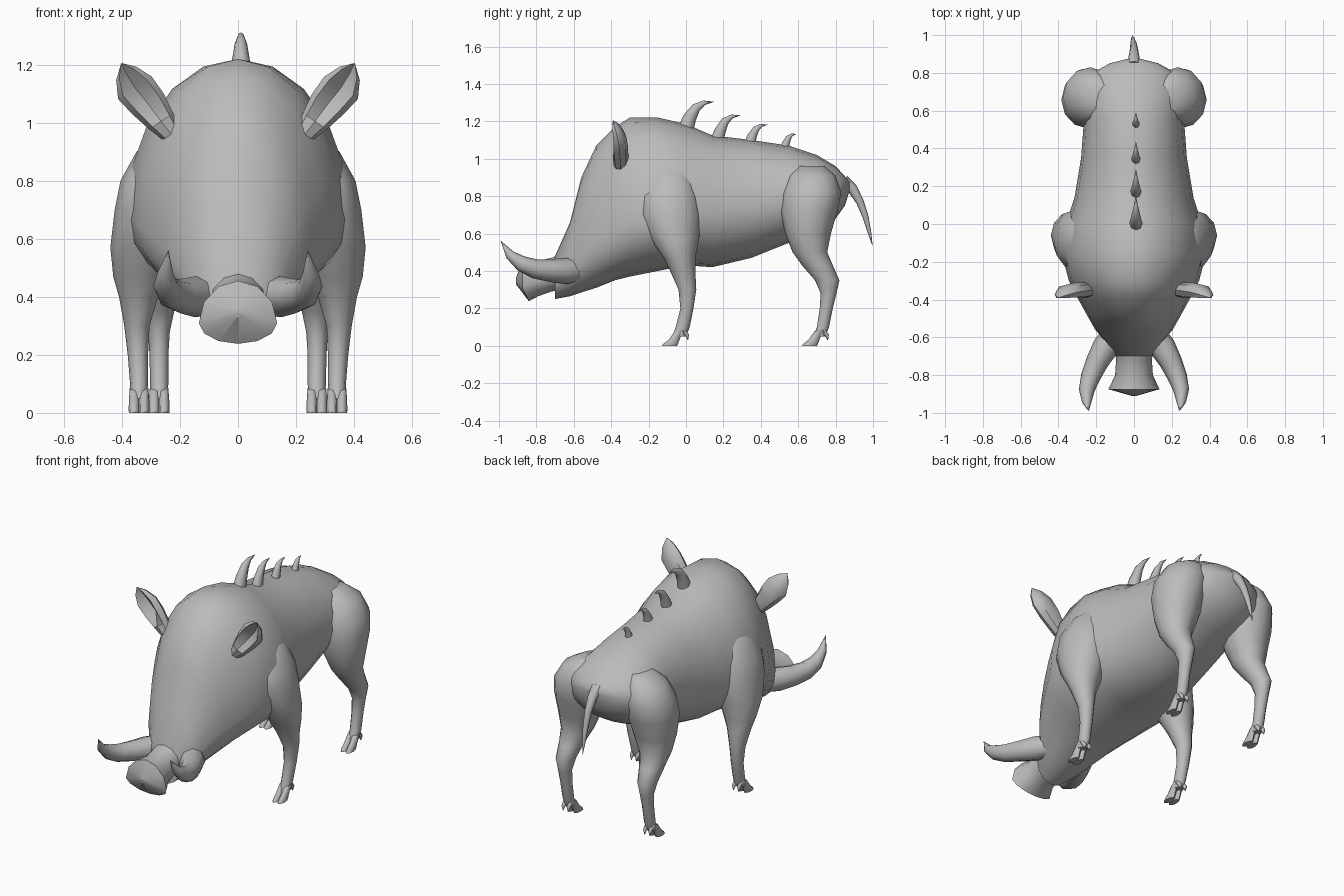
import bpy, bmesh, math
from mathutils import Vector

hide = bpy.data.materials.new("plain grey")
hide.diffuse_color = (0.5, 0.5, 0.5, 1)


def loft(name, rings, mirror=False, angle=50):
    """Skin a list of closed rings (lists of points) and cap both ends."""
    bm = bmesh.new()
    loops = [[bm.verts.new(p) for p in ring] for ring in rings]
    n = len(loops[0])
    for a, b in zip(loops, loops[1:]):
        for i in range(n):
            j = (i + 1) % n
            bm.faces.new((a[i], a[j], b[j], b[i]))
    bm.faces.new(loops[0][::-1])
    bm.faces.new(loops[-1])
    bmesh.ops.remove_doubles(bm, verts=bm.verts, dist=0.0005)
    bmesh.ops.recalc_face_normals(bm, faces=bm.faces)
    mesh = bpy.data.meshes.new(name)
    bm.to_mesh(mesh)
    bm.free()
    mesh.materials.append(hide)
    ob = bpy.data.objects.new(name, mesh)
    bpy.context.collection.objects.link(ob)
    if mirror:
        ob.modifiers.new("mirror", 'MIRROR')
    bpy.ops.object.select_all(action='DESELECT')
    ob.select_set(True)
    bpy.context.view_layer.objects.active = ob
    bpy.ops.object.shade_smooth_by_angle(angle=math.radians(angle))
    return ob


def oval(c, u, v, sides=8, cup=False):
    """Elliptical ring; cup dents the point facing -v."""
    c, u, v = Vector(c), Vector(u), Vector(v)
    pts = []
    for i in range(sides):
        a = math.tau * i / sides
        s = math.sin(a)
        if cup and s < -0.9:
            s = 0.35
        pts.append(c + u * math.cos(a) + v * s)
    return pts


def section(y, bottom, mid, top, w, shear=0.0, sides=20):
    """Upright ring with separate upper and lower heights."""
    pts = []
    for i in range(sides):
        a = math.tau * i / sides
        s = math.sin(a)
        h = top - mid if s > 0 else mid - bottom
        pts.append((w * math.cos(a), y - shear * min(s, 0), mid + h * s))
    return pts


def horn(name, path, aspect=1.0, mirror=False, sides=8):
    """Tapering curved tube through (x, y, z, radius)."""
    pts = [Vector(p[:3]) for p in path]
    rings = []
    for i, p in enumerate(pts):
        t = (pts[min(i + 1, len(pts) - 1)] - pts[max(i - 1, 0)]).normalized()
        u = (Vector((1, 0, 0)) - t * t.x).normalized()
        r = path[i][3]
        rings.append(oval(p, u * r * aspect, t.cross(u) * r, sides))
    return loft(name, rings, mirror, 60)


# Body and head: y, bottom, widest height, top, half width
loft("body", [section(*s) for s in [
    (-0.70, .25, .35, .48, .10), (-0.62, .265, .41, .66, .155),
    (-0.56, .285, .50, .90, .205), (-0.48, .31, .56, 1.07, .25),
    (-0.38, .35, .61, 1.17, .305), (-0.30, .37, .65, 1.22, .345),
    (-0.15, .40, .68, 1.22, .385), (0.0, .43, .69, 1.185, .36),
    (0.14, .42, .71, 1.125, .315), (0.35, .47, .74, 1.10, .28),
    (0.55, .55, .78, 1.07, .265), (0.70, .62, .81, 1.02, .27),
    (0.80, .68, .83, .96, .22), (0.85, .75, .85, .905, .13),
    (0.875, .83, .86, .88, .03)]])

# Snout, flaring to a bulging disc
loft("snout", [section(*s, sides=12) for s in [
    (-0.60, .31, .40, .52, .11), (-0.72, .29, .37, .47, .095),
    (-0.80, .265, .34, .45, .10, .01), (-0.875, .238, .31, .455, .135, .035),
    (-0.91, .33, .345, .36, .012)]], angle=35)


def leg(name, rings, hoof_x, hoof_y):
    """Leg rings: z, back and front y, inner and outer x."""
    loft(name, [oval(((x0 + x1) / 2, (y0 + y1) / 2, z),
                     ((x1 - x0) / 2, 0, 0), (0, (y1 - y0) / 2, 0), 12)
                for z, y0, y1, x0, x1 in rings], True)
    for side, dx in (("inner", -.017), ("outer", .017)):
        x = hoof_x + dx
        # Split toes pointing forward, with a dewclaw behind each
        loft(name + "_toe_" + side, [
            oval((x, hoof_y, .085), (.015, 0, 0), (0, .03, .01)),
            oval((x, hoof_y - .025, .045), (.018, 0, 0), (0, .032, .01)),
            oval((x, hoof_y - .05, .008), (.019, 0, 0), (0, .04, 0)),
            oval((x, hoof_y - .055, 0), (.018, 0, 0), (0, .04, 0))], True)
        horn(name + "_dewclaw_" + side, [
            (x, hoof_y + .015, .085, .014), (x, hoof_y + .04, .055, .012),
            (x, hoof_y + .043, .03, .002)], mirror=True, sides=6)


leg("front_leg", [
    (.95, -.16, 0, .22, .30), (.90, -.20, .03, .2, .35),
    (.80, -.24, .06, .2, .405), (.70, -.25, .08, .18, .425),
    (.57, -.19, .07, .20, .44), (.47, -.12, .05, .24, .43),
    (.40, -.085, .05, .275, .41), (.30, -.04, .055, .305, .392),
    (.20, -.03, .04, .31, .38), (.10, -.055, .02, .31, .372),
    (.05, -.072, .0, .315, .37)], .341, -.033)

leg("hind_leg", [
    (.96, .60, .74, .12, .23), (.91, .55, .80, .1, .32),
    (.82, .515, .83, .09, .375), (.72, .505, .81, .10, .385),
    (.60, .53, .775, .13, .37), (.50, .57, .755, .17, .35),
    (.43, .62, .785, .20, .335), (.35, .69, .82, .22, .325),
    (.28, .72, .805, .235, .31), (.20, .715, .785, .24, .305),
    (.10, .70, .765, .24, .303), (.05, .68, .745, .245, .30)], .272, .715)

# Tusks
horn("tusk", [(.10, -.58, .40, .065), (.15, -.65, .40, .07), (.195, -.73, .402, .06),
              (.23, -.81, .412, .052), (.25, -.88, .44, .042),
              (.25, -.94, .485, .026), (.24, -.99, .56, .001)], mirror=True)

# Cupped ears
axis = Vector((.83, 0, -.55))
loft("ear", [oval((x, y, z), axis * w, (0, d, 0), 8, cup) for x, y, z, w, d, cup in [
    (.23, -.35, .96, .035, .035, False), (.265, -.35, 1.005, .05, .042, False),
    (.31, -.355, 1.065, .065, .045, True), (.355, -.36, 1.12, .07, .04, True),
    (.385, -.375, 1.17, .042, .025, True), (.402, -.39, 1.205, .001, .001, False)]], True, 40)

# Row of backward-curving spines: base y, base z, tip y, tip z, radius
for i, (y, z, ty, tz, r) in enumerate([
        (.0, 1.16, .15, 1.305, .042), (.165, 1.09, .29, 1.232, .036),
        (.34, 1.075, .435, 1.182, .03), (.525, 1.045, .59, 1.132, .025)]):
    dy, dz = ty - y, tz - z
    horn(f"back_spine_{i + 1}", [
        (.01, y, z, r), (.01, y + .13 * dy, z + .4 * dz, r * .85),
        (.01, y + .36 * dy, z + .78 * dz, r * .6),
        (.01, y + .65 * dy, z + .96 * dz, r * .3), (.01, ty, tz, .0005)], .85)

# Tail
horn("tail", [(0, .84, .88, .035), (0, .89, .84, .028), (0, .93, .77, .021),
              (-.003, .96, .69, .016), (-.006, .98, .61, .010), (-.008, .997, .535, .001)])
